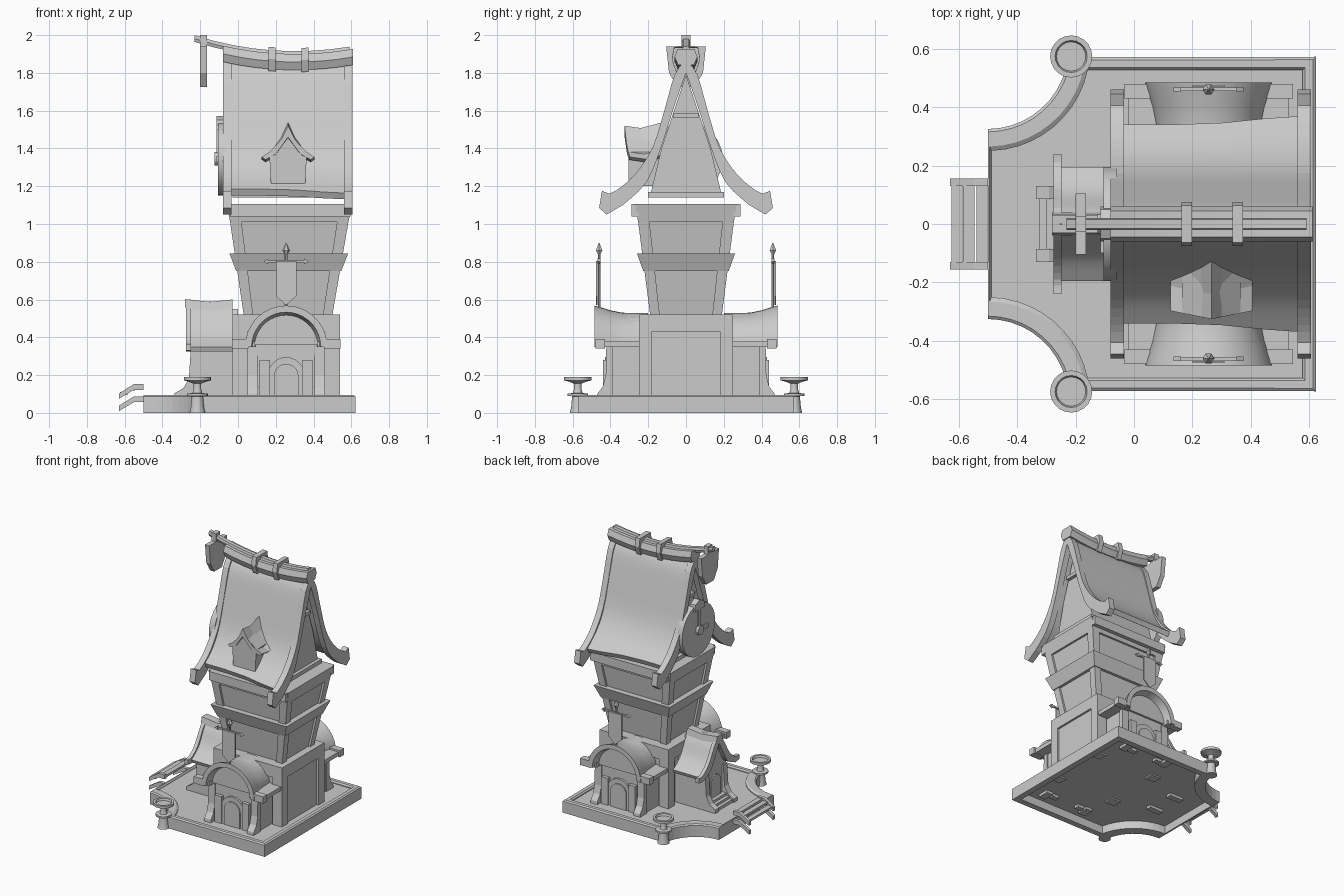
import bpy, bmesh, math

if "Cube" in bpy.data.objects:
    bpy.data.objects.remove(bpy.data.objects["Cube"])

stone = bpy.data.materials.new("plain_grey")
stone.diffuse_color = (0.6, 0.6, 0.6, 1)
stone.use_nodes = True
stone.node_tree.nodes["Principled BSDF"].inputs["Base Color"].default_value = stone.diffuse_color


def loft(name, rings, caps=True, cyclic=False, mirror=False, smooth=False):
    """Skin a list of closed rings of equal length."""
    bm = bmesh.new()
    vs = [[bm.verts.new(p) for p in r] for r in rings]
    n = len(rings[0])
    for i in range(len(vs) if cyclic else len(vs) - 1):
        a, b = vs[i], vs[(i + 1) % len(vs)]
        for j in range(n):
            k = (j + 1) % n
            bm.faces.new((a[j], a[k], b[k], b[j]))
    if caps and not cyclic:
        bm.faces.new(vs[0])
        bm.faces.new(vs[-1])
    bmesh.ops.recalc_face_normals(bm, faces=bm.faces)
    me = bpy.data.meshes.new(name)
    bm.to_mesh(me)
    bm.free()
    me.materials.append(stone)
    ob = bpy.data.objects.new(name, me)
    bpy.context.collection.objects.link(ob)
    if mirror:
        m = ob.modifiers.new("mirror_y", 'MIRROR')
        m.use_axis = (False, True, False)
        m.use_mirror_merge = False
    if smooth:
        bpy.ops.object.select_all(action='DESELECT')
        ob.select_set(True)
        bpy.context.view_layer.objects.active = ob
        bpy.ops.object.shade_smooth_by_angle(angle=math.radians(35))
    return ob


def rect(x0, x1, y0, y1, z):
    return [(x0, y0, z), (x1, y0, z), (x1, y1, z), (x0, y1, z)]


def box(name, x0, x1, y0, y1, z0, z1, **k):
    return loft(name, [rect(x0, x1, y0, y1, z0), rect(x0, x1, y0, y1, z1)], **k)


def prism(name, pts, axis, a, b, **k):
    """Extrude a 2D outline along x (y,z points) or y (x,z points)."""
    put = (lambda p, t: (t, p[0], p[1])) if axis == 'x' else (lambda p, t: (p[0], t, p[1]))
    return loft(name, [[put(p, t) for p in pts] for t in (a, b)], **k)


def lathe(name, prof, x, y, n=20, **k):
    return loft(name, [[(x + r * math.cos(i * math.tau / n), y + r * math.sin(i * math.tau / n), z)
                        for i in range(n)] for r, z in prof], smooth=True, **k)


def curve(pts, n=4):
    """Catmull-Rom through the points."""
    out = []
    for i in range(len(pts) - 1):
        p = [pts[max(0, min(len(pts) - 1, i + d))] for d in (-1, 0, 1, 2)]
        for s in range(n):
            t = s / n
            out.append(tuple(0.5 * (2 * b + (c - a) * t + (2 * a - 5 * b + 4 * c - d) * t * t
                                    + (3 * b - a - 3 * c + d) * t ** 3) for a, b, c, d in zip(*p)))
    return out + [pts[-1]]


def arc(cx, cy, r, a0, a1, n):
    return [(cx + r * math.cos(math.radians(a0 + (a1 - a0) * i / n)),
             cy + r * math.sin(math.radians(a0 + (a1 - a0) * i / n))) for i in range(n + 1)]


# Terrace: hollow stepped rim and floor
def terrace(x1, y1, r, a0, a1):
    half = [(x1, y1)] + arc(-0.5, 0.6, r, a0, a1, 10)
    return half + [(x, -y) for x, y in reversed(half)]


outer = terrace(0.622, 0.572, 0.275, -6, -90)
bevel = terrace(0.612, 0.562, 0.285, -8, -90)
inner = terrace(0.585, 0.535, 0.335, -11, -89)
step = terrace(0.576, 0.526, 0.35, -12, -88)
loft("terrace_rim", [[(x, y, z) for x, y in o] for o, z in
                     ((outer, 0), (outer, 0.086), (bevel, 0.094), (inner, 0.094), (step, 0.084),
                      (step, 0.0))], cyclic=True)
loft("terrace_floor", [[(x, y, z) for x, y in step] for z in (0.06, 0.078)])

# Fire bowls on the terrace corners
lathe("fire_bowl", [(0.042, 0), (0.035, 0.03), (0.03, 0.088), (0.055, 0.09), (0.055, 0.102),
                    (0.026, 0.105), (0.02, 0.125), (0.02, 0.155), (0.045, 0.165), (0.072, 0.172),
                    (0.072, 0.19), (0.055, 0.19), (0.05, 0.175)], -0.215, 0.573, mirror=True)

# Entrance steps
for i, dz in enumerate((0.0, 0.065)):
    prism(f"step_rail_{i}", [(-0.63, 0.01 + dz), (-0.55, 0.057 + dz), (-0.5, 0.057 + dz),
                             (-0.5, 0.088 + dz), (-0.55, 0.088 + dz), (-0.63, 0.038 + dz)],
          'y', 0.13, 0.155, mirror=True)
for i, (x, z) in enumerate(((-0.605, 0.095), (-0.565, 0.118), (-0.52, 0.128))):
    box(f"step_tread_{i}", x - 0.019, x + 0.019, -0.14, 0.14, z, z + 0.016)

# Ground floor block
box("lower_wall", 0.0, 0.525, -0.235, 0.235, 0.06, 0.45)
box("lower_band", -0.03, 0.54, -0.25, 0.25, 0.43, 0.52)
for x in (-0.03, 0.46):
    box("lower_post", x, x + 0.08, 0.18, 0.25, 0.05, 0.43, mirror=True)


# Flared tower
def tower(z, d=0.0):
    t = (z - 0.52) / 0.58
    return 0.03 - 0.085 * t - d, 0.5 + 0.1 * t + d, -0.19 - 0.075 * t - d, 0.19 + 0.075 * t + d


loft("tower_wall", [rect(*tower(z, -0.015), z) for z in (0.5, 1.09)])
loft("tower_mid_band", [rect(*tower(z, d), z) for z, d in ((0.75, 0.006), (0.845, 0.028))])
loft("tower_top_band", [rect(*tower(z, d), z) for z, d in ((1.01, 0.0), (1.105, 0.003))])
box("tower_top_lip", -0.04, 0.595, 0.25, 0.288, 1.04, 1.105, mirror=True)
for side in (0, 1):
    rings = []
    for z in (0.52, 1.05):
        x0, x1, y0, y1 = tower(z)
        w = 0.05 + 0.02 * (z - 0.5)
        rings.append(rect(x1 - w, x1, y1 - w, y1, z) if side else rect(x0, x0 + w, y1 - w, y1, z))
    loft("tower_post", rings, mirror=True)

# Main roof: sweeping sheets, gable walls, bargeboards
top = curve([(0.0, 1.86), (0.055, 1.78), (0.11, 1.6), (0.17, 1.4), (0.245, 1.27), (0.34, 1.185)])
under = curve([(0.325, 1.15), (0.22, 1.24), (0.14, 1.4), (0.08, 1.6), (0.025, 1.76), (0.0, 1.82)])
rings = []
for x, f in ((-0.05, 0.0), (0.13, 0.0), (0.3, 0.2), (0.45, 0.7), (0.58, 1.0)):
    ring = []
    for y, z in top + under:
        k = f * max(0.0, (y - 0.2) / 0.14)
        ring.append((x, y + 0.03 * k, z - 0.022 * k))
    rings.append(ring)
loft("roof_sheet", rings, mirror=True, smooth=True)
prism("gable_wall", [(-0.19, 1.15), (0.19, 1.15), (0.13, 1.4), (0.0, 1.79), (-0.13, 1.4)],
      'x', 0.0, 0.53)
box("gable_tie", -0.03, 0.555, -0.065, 0.065, 1.56, 1.585)
box("gable_sill", -0.03, 0.555, -0.2, 0.2, 1.14, 1.17)
board = curve([(0.0, 1.87), (0.06, 1.79), (0.115, 1.6), (0.175, 1.41), (0.26, 1.275),
               (0.345, 1.195), (0.405, 1.16)], 3) + [(0.445, 1.175), (0.46, 1.085), (0.42, 1.05)]
board += curve([(0.335, 1.1), (0.21, 1.22), (0.13, 1.41), (0.07, 1.6), (0.0, 1.8)], 3)
for x in (-0.08, 0.56):
    prism("bargeboard", board, 'x', x, x + 0.045, mirror=True)


# Sagging ridge beam with pole and straps
def sag(x):
    return 1.89 + (0.3 if x < 0.3 else 0.28) * (x - 0.3) ** 2


def beam(name, xs, w, lo, hi, taper=0.75):
    loft(name, [[(x, -w * 0.7, sag(x) + lo), (x, w * 0.7, sag(x) + lo),
                 (x, w, sag(x) + (lo + hi) / 2), (x, w * taper, sag(x) + hi),
                 (x, -w * taper, sag(x) + hi), (x, -w, sag(x) + (lo + hi) / 2)] for x in xs])


beam("ridge_beam", [-0.08 + 0.69 * i / 8 for i in range(9)], 0.06, -0.075, 0.01)
beam("ridge_pole", [-0.23 + 0.82 * i / 8 for i in range(9)], 0.02, -0.01, 0.025)
for x in (0.18, 0.355):
    beam("ridge_strap", (x - 0.018, x + 0.018), 0.075, -0.085, 0.042, 0.85)
prism("hanging_board", [(-0.105, 1.94), (0.105, 1.94), (0.09, 1.8), (0.045, 1.725),
                        (-0.045, 1.725), (-0.09, 1.8)], 'x', -0.2, -0.165)
box("hanging_hook", -0.2, -0.165, -0.025, 0.025, 1.88, 2.0)

# Dormer on the front slope
prism("dormer_wall", [(0.175, 1.2), (0.355, 1.2), (0.365, 1.38), (0.265, 1.48), (0.165, 1.38)],
      'y', -0.305, -0.13)
roof = [(0.265, 1.53), (0.3, 1.46), (0.345, 1.405), (0.405, 1.365), (0.385, 1.35),
        (0.33, 1.38), (0.265, 1.47)]
roof += [(0.53 - x, z) for x, z in reversed(roof[1:-1])]
loft("dormer_roof", [[(x, y + 0.2 * abs(x - 0.265), z + dz) for x, z in roof]
                     for y, dz in ((-0.325, -0.01), (-0.24, -0.022), (-0.11, 0.012))])

# Clock on the left gable
prism("clock_disc", arc(0, 1.345, 0.195, 0, 345, 23), 'x', -0.105, -0.06, smooth=True)
prism("clock_crest", [(-0.06, 1.5), (0.06, 1.5), (0.05, 1.55), (0.0, 1.572), (-0.05, 1.55)],
      'x', -0.115, -0.07)
prism("clock_hub", arc(0, 1.345, 0.035, 0, 330, 11), 'x', -0.125, -0.1)
box("clock_long_hand", -0.115, -0.1, -0.015, 0.015, 1.345, 1.5)
box("clock_short_hand", -0.115, -0.1, -0.1, 0.0, 1.33, 1.36)

# Entrance porch on the left
box("porch_wall", -0.24, 0.01, -0.13, 0.13, 0.06, 0.38)
prism("porch_gable", [(-0.1, 0.36), (0.1, 0.36), (0.0, 0.55)], 'x', -0.24, 0.0)
p_top = curve([(0.0, 0.59), (0.05, 0.53), (0.11, 0.42), (0.195, 0.35)])
p_low = curve([(0.185, 0.325), (0.1, 0.37), (0.04, 0.48), (0.0, 0.55)])
prism("porch_roof", p_top + p_low, 'x', -0.255, -0.03, mirror=True, smooth=True)
p_board = curve([(0.0, 0.6), (0.055, 0.54), (0.12, 0.43), (0.19, 0.37), (0.24, 0.365)], 3)
p_board += [(0.24, 0.33)] + curve([(0.19, 0.325), (0.1, 0.37), (0.04, 0.47), (0.0, 0.54)], 3)
prism("porch_bargeboard", p_board, 'x', -0.275, -0.248, mirror=True)
loft("porch_ridge", [[(x, -0.04, z - 0.045), (x, 0.04, z - 0.045), (x, 0.03, z), (x, -0.03, z)]
                     for x, z in ((-0.28, 0.602), (-0.15, 0.588), (-0.03, 0.6))])
prism("porch_buttress", [(-0.22, 0.04), (-0.335, 0.04), (-0.335, 0.105), (-0.29, 0.13),
                         (-0.26, 0.18), (-0.25, 0.34), (-0.22, 0.34)], 'y', 0.085, 0.13, mirror=True)
for i in range(3):
    box(f"porch_step_{i}", -0.325 + 0.025 * i, -0.23, -0.088, 0.088, 0.06, 0.1 + 0.018 * i)
door = [(-0.06, 0.09), (0.06, 0.09)] + arc(0, 0.24, 0.06, 0, 180, 8)
prism("porch_door", door, 'x', -0.248, -0.23)

# Arched side wings, front and back
CX = 0.255
box("wing_wall", 0.06, 0.45, 0.2, 0.415, 0.06, 0.37, mirror=True)
prism("wing_tympanum", arc(CX, 0.36, 0.17, 0, 180, 16), 'y', 0.2, 0.43, mirror=True)
rings = []
for y, r in ((0.484, 0.218), (0.46, 0.212), (0.4, 0.193), (0.34, 0.181), (0.23, 0.174)):
    ring = arc(CX, 0.35, r, 0, 180, 18) + arc(CX, 0.35, r - 0.035, 180, 0, 18)
    rings.append([(x, y, z) for x, z in ring])
loft("wing_arch_roof", rings, mirror=True, smooth=True)
foot = [(0.39, 0.04), (0.475, 0.04), (0.47, 0.1), (0.44, 0.14), (0.425, 0.2), (0.422, 0.35),
        (0.39, 0.35)]
for s in (-1, 1):
    def xs(a, b):
        return sorted((CX + s * a, CX + s * b))
    box("wing_eave", *xs(0.165, 0.275), 0.24, 0.465, 0.348, 0.378, mirror=True)
    box("wing_eave_end", *xs(0.2, 0.288), 0.43, 0.478, 0.342, 0.392, mirror=True)
    prism("wing_buttress", foot, 'x', *xs(0.15, 0.205), mirror=True)
    box("door_jamb", *xs(0.085, 0.14), 0.4, 0.44, 0.04, 0.28, mirror=True)
frame = arc(CX, 0.2, 0.095, 0, 180, 12) + [(CX - 0.095, 0.07), (CX + 0.095, 0.07)]
prism("door_frame", frame, 'y', 0.4, 0.43, mirror=True)
leaf = arc(CX, 0.195, 0.065, 0, 180, 12) + [(CX - 0.065, 0.07), (CX + 0.065, 0.07)]
prism("door_leaf", leaf, 'y', 0.41, 0.438, mirror=True)

# Banners on spear poles
lathe("banner_pole", [(0.008, 0.55), (0.008, 0.84), (0.02, 0.86), (0.002, 0.9)], CX, 0.46,
      n=6, mirror=True)
box("banner_bar", 0.155, 0.355, 0.455, 0.467, 0.796, 0.808, mirror=True)
for s in (-1, 1):
    prism("banner_bar_tip", [(CX + s * 0.095, 0.817), (CX + s * 0.12, 0.802),
                             (CX + s * 0.095, 0.787)], 'y', 0.453, 0.469, mirror=True)
prism("banner_cloth", [(0.2, 0.805), (0.31, 0.805), (0.31, 0.62), (CX, 0.57), (0.2, 0.62)],
      'y', 0.468, 0.476, mirror=True)
